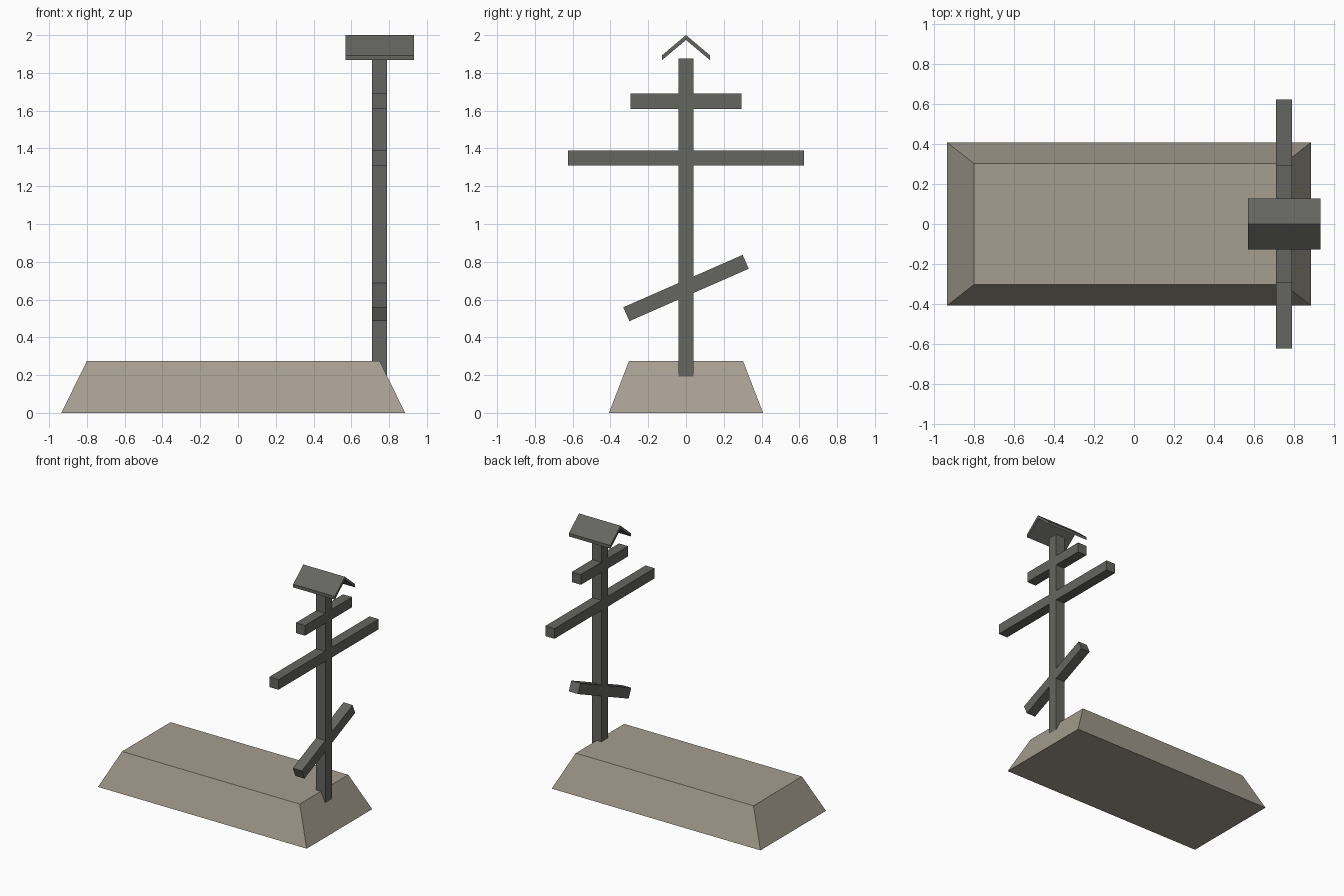
import bpy, bmesh
from math import radians
from mathutils import Matrix

if "Cube" in bpy.data.objects:
    bpy.data.objects.remove(bpy.data.objects["Cube"])


def material(name, color):
    m = bpy.data.materials.new(name)
    m.diffuse_color = (*color, 1)
    m.use_nodes = True
    m.node_tree.nodes["Principled BSDF"].inputs["Base Color"].default_value = m.diffuse_color
    return m


earth = material("earth", (0.38, 0.34, 0.28))
wood = material("dark_wood", (0.13, 0.13, 0.12))


def finish(name, bm, mat):
    bmesh.ops.recalc_face_normals(bm, faces=bm.faces)
    mesh = bpy.data.meshes.new(name)
    bm.to_mesh(mesh)
    bm.free()
    mesh.materials.append(mat)
    ob = bpy.data.objects.new(name, mesh)
    bpy.context.collection.objects.link(ob)
    return ob


def box(name, size, centre, mat, tilt=0):
    bm = bmesh.new()
    bmesh.ops.create_cube(bm, size=1, matrix=Matrix.Diagonal((*size, 1)))
    ob = finish(name, bm, mat)
    ob.location = centre
    ob.rotation_euler.x = radians(tilt)
    return ob


# Grave mound: tapered block
bm = bmesh.new()
rings = [[bm.verts.new(p) for p in ((x0, -y, z), (x1, -y, z), (x1, y, z), (x0, y, z))]
         for x0, x1, y, z in ((-0.935, 0.885, 0.408, 0), (-0.8, 0.75, 0.302, 0.275))]
for ring in rings:
    bm.faces.new(ring)
for i in range(4):
    j = (i + 1) % 4
    bm.faces.new((rings[0][i], rings[0][j], rings[1][j], rings[1][i]))
finish("mound", bm, earth)

# Cross: post and three bars
X, T = 0.75, 0.08
box("cross_post", (T, T, 1.873), (X, 0, 0.9385), wood)
for name, length, z, tilt in (("upper_bar", 0.588, 1.65, 0),
                              ("main_bar", 1.248, 1.35, 0),
                              ("slanted_foot_bar", 0.69, 0.661, 23.7)):
    box(name, (T, length, T), (X, 0, z), wood, tilt)

# Small gable roof: chevron profile extruded along x
bm = bmesh.new()
profile = [(-0.127, 1.868), (0, 1.974), (0.127, 1.868),
           (0.127, 1.893), (0, 2.0), (-0.127, 1.893)]
face = bm.faces.new([bm.verts.new((0.57, y, z)) for y, z in profile])
out = bmesh.ops.extrude_face_region(bm, geom=[face], use_keep_orig=True)
bmesh.ops.translate(bm, vec=(0.363, 0, 0),
                    verts=[g for g in out["geom"] if isinstance(g, bmesh.types.BMVert)])
finish("gable_roof", bm, wood)
